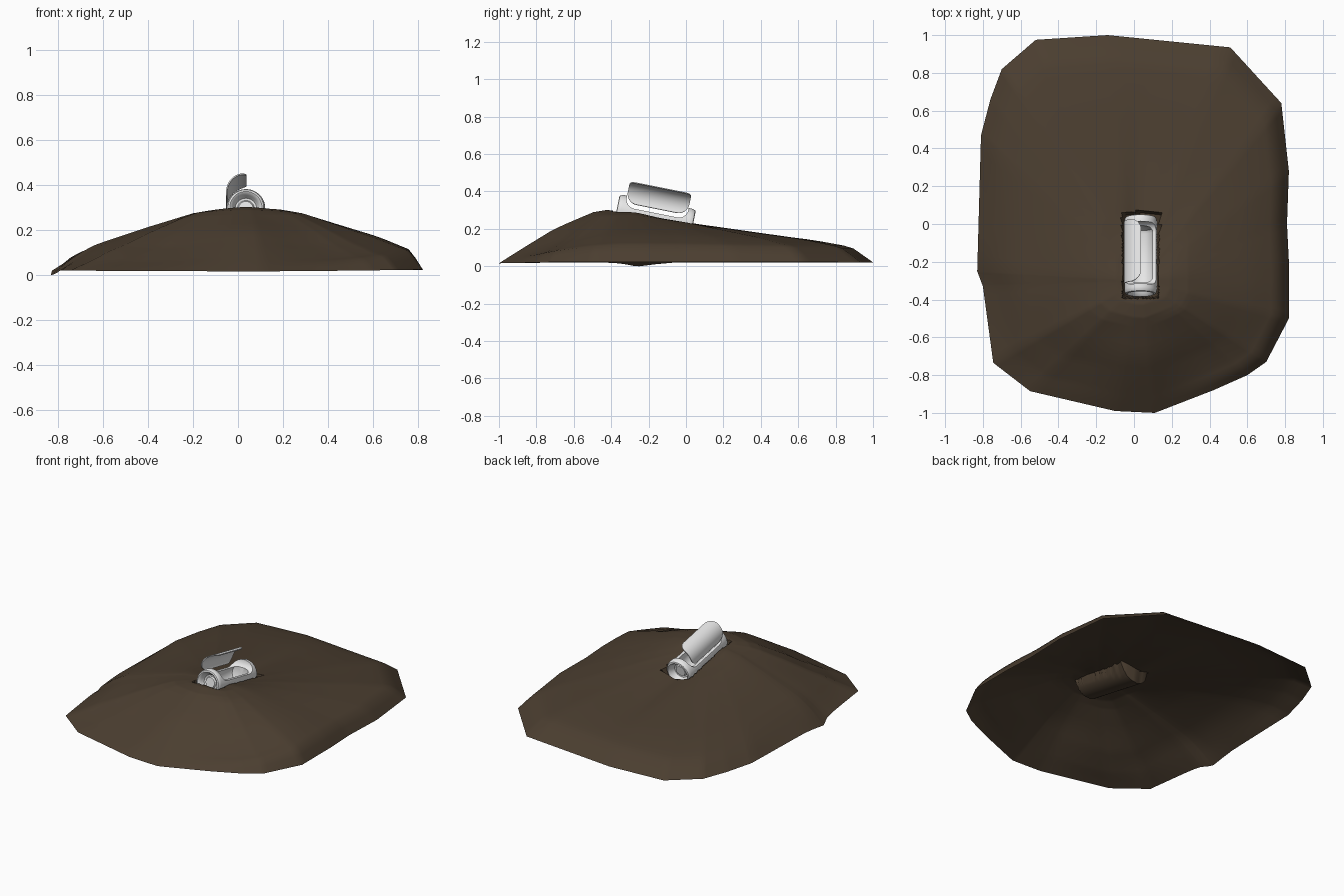
import bpy, bmesh, math
from mathutils import Matrix, Vector

if "Cube" in bpy.data.objects:
    bpy.data.objects.remove(bpy.data.objects["Cube"])


def material(name, rgb):
    m = bpy.data.materials.new(name)
    m.diffuse_color = (*rgb, 1)
    m.use_nodes = True
    m.node_tree.nodes["Principled BSDF"].inputs["Base Color"].default_value = m.diffuse_color
    return m


EARTH = material("dark earth", (0.070, 0.048, 0.0295))
SHELL = material("off white shell", (0.8, 0.8, 0.8))


def make(name, verts, faces, mat, angle=35):
    me = bpy.data.meshes.new(name)
    me.from_pydata(verts, [], faces)
    ob = bpy.data.objects.new(name, me)
    bpy.context.collection.objects.link(ob)
    me.materials.append(mat)
    bm = bmesh.new()
    bm.from_mesh(me)
    bmesh.ops.remove_doubles(bm, verts=bm.verts, dist=1e-5)
    bmesh.ops.recalc_face_normals(bm, faces=bm.faces)
    bm.to_mesh(me)
    bm.free()
    smooth(ob, angle)
    return ob


def select(ob):
    bpy.ops.object.select_all(action='DESELECT')
    ob.select_set(True)
    bpy.context.view_layer.objects.active = ob


def smooth(ob, angle):
    select(ob)
    bpy.ops.object.shade_smooth_by_angle(angle=math.radians(angle))


def lathe(name, profile, mat, n=48):
    """Spin (radius, y) points around the y axis."""
    verts = [(r * math.cos(2 * math.pi * k / n), y, r * math.sin(2 * math.pi * k / n))
             for r, y in profile for k in range(n)]
    faces = [(i * n + k, i * n + (k + 1) % n, (i + 1) * n + (k + 1) % n, (i + 1) * n + k)
             for i in range(len(profile) - 1) for k in range(n)]
    return make(name, verts, faces, mat)


def mirrored(half):
    return half + [(r, -y) for r, y in reversed(half)]


def cut(ob, cutter):
    mod = ob.modifiers.new("cut", 'BOOLEAN')
    mod.operation, mod.solver, mod.object = 'DIFFERENCE', 'EXACT', cutter
    select(ob)
    bpy.ops.object.modifier_apply(modifier=mod.name)
    bpy.data.objects.remove(cutter)


def lerp_table(table, t):
    for (a, va), (b, vb) in zip(table, table[1:]):
        if t <= b:
            return va + (vb - va) * (t - a) / (b - a)
    return table[-1][1]


# Earth mound: rings shrinking from an irregular outline toward the crest
OUTLINE = [(-.14, 1), (.51, .935), (.78, .64), (.82, .28), (.81, 0), (.82, -.2),
           (.82, -.5), (.7, -.73), (.6, -.8), (.42, -.88), (.11, -1), (-.1, -.99),
           (-.55, -.885), (-.745, -.735), (-.8, -.33), (-.83, -.25), (-.81, .47),
           (-.76, .66), (-.7, .82), (-.52, .975)]
BACK = [(0, .285), (.2, .235), (.5, .185), (.75, .145), (.91, .108), (1, .025)]
FRONT = [(0, .285), (.1, .3), (.18, .305), (.28, .293), (.5, .228), (.6, .195),
         (.78, .118), (.92, .056), (1, .02)]
RIGHT = [(0, .285), (.2, .293), (.32, .277), (.5, .233), (.75, .173), (.93, .115), (1, .028)]
LEFT = [(0, .285), (.15, .293), (.27, .278), (.5, .217), (.75, .145), (.8, .128),
        (.9, .075), (1, .024)]
CENTRE = Vector((.035, -.3))


def ground(p, t, d):
    u = d.normalized()
    s = u.y
    w = (u.x + 1) / 2
    w = w * w * (3 - 2 * w)
    side = w * lerp_table(RIGHT, t) + (1 - w) * lerp_table(LEFT, t)
    z = s * s * lerp_table(BACK if s > 0 else FRONT, t) + (1 - s * s) * side
    # low apron at the two front corners
    if s < 0:
        z -= .035 * (2 * u.x * s) ** 2 * lerp_table([(0, 0), (.35, 0), (.7, 1), (.85, .8), (1, 0)], t)
    # one low toe on the left edge
    z -= .02 * math.exp(-((p.x + .83) / .06) ** 2 - ((p.y + .25) / .1) ** 2)
    # furrow trailing behind the pod
    if p.y > 0:
        z -= .02 * math.exp(-((p.x - .02) / .06) ** 2) * max(0, 1 - p.y / .75) * min(1, p.y / .05)
    # trough that follows the underside of the tilted pod
    dx = abs(p.x - .035)
    if dx < .092 and -.39 < p.y < .06:
        z = min(z, .26 - .2 * (p.y + .167) - math.sqrt(.096 ** 2 - dx ** 2))
    return z


spokes = []
for a, b in zip(OUTLINE, OUTLINE[1:] + OUTLINE[:1]):
    spokes += [Vector(a).lerp(Vector(b), k / 8) for k in range(8)]
rings = [.01 + .01 * i for i in range(50)] + [.54, .6, .66, .72, .78, .84, .88, .92, .96, 1]
n = len(spokes)
verts = [(CENTRE.x, CENTRE.y, ground(CENTRE, 0, Vector((1, 0))))]
for t in rings:
    for q in spokes:
        d = q - CENTRE
        p = CENTRE + d * t
        verts.append((p.x, p.y, ground(p, t, d)))
low = min(v[2] for v in verts)
verts = [(x, y, z - low) for x, y, z in verts]
faces = [(0, 1 + (k + 1) % n, 1 + k) for k in range(n)]
for i in range(len(rings) - 1):
    a, b = 1 + i * n, 1 + (i + 1) * n
    faces += [(a + k, a + (k + 1) % n, b + (k + 1) % n, b + k) for k in range(n)]
mound = make("earth_mound", verts, faces, EARTH, 50)
if mound.data.polygons[-1].normal.z < 0:
    mound.data.flip_normals()

# Pod body: lathed capsule with recessed ends
body = lathe("pod_body", mirrored([
    (0, -.178), (.032, -.178), (.038, -.168), (.048, -.17), (.057, -.188), (.064, -.203),
    (.071, -.208), (.079, -.205), (.084, -.196), (.086, -.185)]), SHELL)

# Hollow inside the body
cavity = lathe("cavity_cutter", mirrored([
    (0, -.155), (.045, -.153), (.06, -.146), (.068, -.13)]), SHELL)
cut(body, cavity)

# Opening across the top with rounded corners
L, Z0, C = .168, .025, .05
outline = [(-L, .2), (L, .2)]
for sign, start in ((1, 0), (-1, -90)):
    for k in range(9):
        a = math.radians(start - 90 * k / 8)
        outline.append((sign * (L - C) + C * math.cos(a), Z0 + C + C * math.sin(a))
                       if sign > 0 else
                       (-(L - C) + C * math.cos(a), Z0 + C + C * math.sin(a)))
m = len(outline)
ov = [(x, y, z) for x in (-.15, .15) for y, z in outline]
of = [tuple(range(m)), tuple(range(2 * m - 1, m - 1, -1))]
of += [(k, (k + 1) % m, m + (k + 1) % m, m + k) for k in range(m)]
cut(body, make("opening_cutter", ov, of, SHELL))
smooth(body, 35)

# Open lid: curved plate with rounded corners, hinged on the left edge
R, A0, A1, HALF, CORNER = .085, 88, 200, .168, .06
arc = R * math.radians(A1 - A0)
NS, NY = 28, 12
lv = []
for i in range(NS + 1):
    s = arc * (1 - math.cos(math.pi * i / NS)) / 2
    e = max(0, CORNER - min(s, arc - s))
    h = HALF - CORNER + math.sqrt(max(0, CORNER ** 2 - e ** 2))
    a = math.radians(A0) + s / R
    for j in range(NY + 1):
        lv.append((R * math.cos(a), h * (2 * j / NY - 1), .077 + R * math.sin(a)))
lf = [(i * (NY + 1) + j, i * (NY + 1) + j + 1, (i + 1) * (NY + 1) + j + 1, (i + 1) * (NY + 1) + j)
      for i in range(NS) for j in range(NY)]
lid = make("pod_lid", lv, lf, SHELL)
mod = lid.modifiers.new("thickness", 'SOLIDIFY')
mod.thickness, mod.offset = .006, 0
select(lid)
bpy.ops.object.modifier_apply(modifier=mod.name)
smooth(lid, 35)

# Tilt the pod down toward the back and set it into the trough
place = Matrix.Translation((.035, -.167, .26)) @ Matrix.Rotation(math.radians(-11.3), 4, 'X')
for ob in (body, lid):
    ob.data.transform(place)
